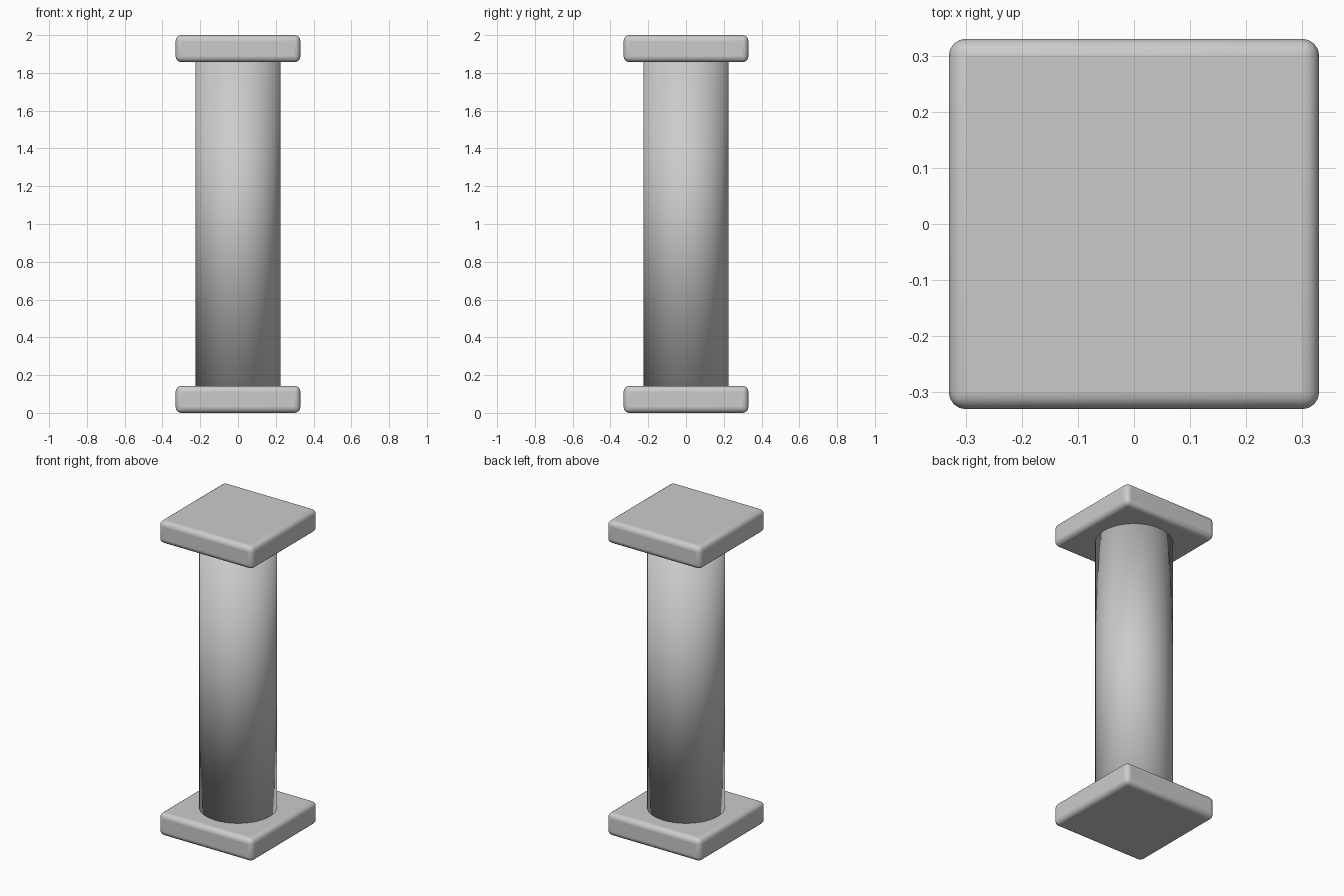
import bpy
import math

if "Cube" in bpy.data.objects:
    bpy.data.objects.remove(bpy.data.objects["Cube"])

PLATE_W, PLATE_H, HEIGHT = 0.66, 0.143, 2.0
SHAFT_R = 0.225


def plate(name, z):
    """Square slab with rounded edges, centred at height z."""
    bpy.ops.mesh.primitive_cube_add(size=1, location=(0, 0, z))
    ob = bpy.context.object
    ob.name = name
    ob.scale = (PLATE_W, PLATE_W, PLATE_H)
    bpy.ops.object.transform_apply(location=False, rotation=False, scale=True)
    bevel = ob.modifiers.new("rounded_edges", 'BEVEL')
    bevel.width = 0.03
    bevel.segments = 4
    bpy.ops.object.shade_smooth_by_angle(angle=math.radians(40))
    return ob


# Base and top slabs
plate("base_plate", PLATE_H / 2)
plate("top_plate", HEIGHT - PLATE_H / 2)

# Round shaft between the slabs, smooth throughout
bpy.ops.mesh.primitive_cylinder_add(
    vertices=48, radius=SHAFT_R, depth=HEIGHT - 2 * PLATE_H,
    location=(0, 0, HEIGHT / 2))
bpy.context.object.name = "column_shaft"
bpy.ops.object.shade_smooth()
